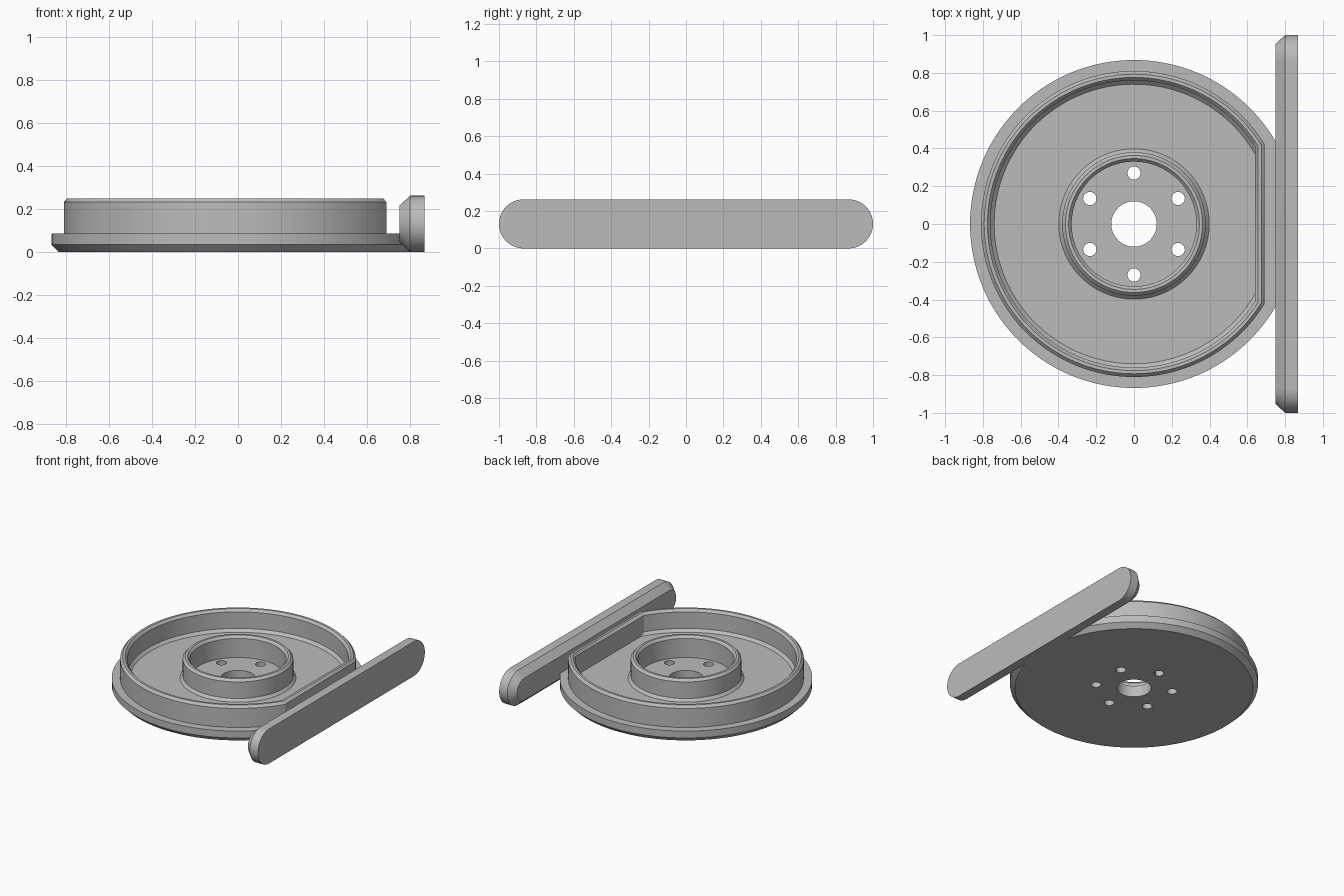
import bpy
import bmesh
from math import acos, cos, sin, pi, radians

SEGMENTS = 128
FLOOR = 0.087
RIM = 0.25

if "Cube" in bpy.data.objects:
    bpy.data.objects.remove(bpy.data.objects["Cube"], do_unlink=True)

grey = bpy.data.materials.new("plain grey")
grey.use_nodes = True
grey.diffuse_color = (0.5, 0.5, 0.5, 1)
grey.node_tree.nodes["Principled BSDF"].inputs["Base Color"].default_value = (0.5, 0.5, 0.5, 1)


def circle(r, z):
    return [(r * cos(2 * pi * i / SEGMENTS), r * sin(2 * pi * i / SEGMENTS), z)
            for i in range(SEGMENTS)]


def d_shape(r, flat, z):
    """Circle cut off by a straight side at x = flat."""
    start = acos(flat / r)
    step = 2 * (pi - start) / SEGMENTS
    return [(r * cos(start + step * i), r * sin(start + step * i), z)
            for i in range(SEGMENTS + 1)]


def stadium(r, x, half=0.869, mid=0.131, n=24):
    """Upright slot outline with round ends."""
    pts = []
    for side in (1, -1):
        for i in range(n + 1):
            a = -pi / 2 + pi * i / n
            pts.append((x, side * (half + r * cos(a)), mid + side * r * sin(a)))
    return pts


def loft(name, loops, closed=False, caps=False):
    """Skin a list of matching outlines."""
    bm = bmesh.new()
    rings = [[bm.verts.new(p) for p in loop] for loop in loops]
    pairs = list(zip(rings, rings[1:]))
    if closed:
        pairs.append((rings[-1], rings[0]))
    for a, b in pairs:
        for i in range(len(a)):
            j = (i + 1) % len(a)
            bm.faces.new((a[i], a[j], b[j], b[i]))
    if caps:
        bm.faces.new(rings[0])
        bm.faces.new(rings[-1])
    bmesh.ops.recalc_face_normals(bm, faces=bm.faces)
    mesh = bpy.data.meshes.new(name)
    bm.to_mesh(mesh)
    bm.free()
    mesh.materials.append(grey)
    obj = bpy.data.objects.new(name, mesh)
    bpy.context.collection.objects.link(obj)
    return obj


def activate(obj):
    bpy.ops.object.select_all(action="DESELECT")
    obj.select_set(True)
    bpy.context.view_layer.objects.active = obj


def cut(obj, cutter):
    mod = obj.modifiers.new("cut", "BOOLEAN")
    mod.operation = "DIFFERENCE"
    mod.solver = "EXACT"
    mod.object = cutter
    activate(obj)
    bpy.ops.object.modifier_apply(modifier=mod.name)
    bpy.data.objects.remove(cutter, do_unlink=True)


# Base plate with a centre bore and a chamfered lower edge
base = loft("base_plate", [circle(0.12, 0), circle(0.833, 0), circle(0.868, 0.035),
                           circle(0.868, FLOOR), circle(0.12, FLOOR)], closed=True)

# Six bolt holes around the bore
for k in range(6):
    a = pi / 2 + k * pi / 3
    bpy.ops.mesh.primitive_cylinder_add(vertices=32, radius=0.035, depth=0.5,
                                        location=(0.27 * cos(a), 0.27 * sin(a), 0))
    cut(base, bpy.context.object)

# Trim the plate where it runs into the side bar
bpy.ops.mesh.primitive_cube_add(size=2, location=(1.8, 0, 0))
cut(base, bpy.context.object)

# Outer wall with one straight side, chamfered rim and sloped inner foot
wall = loft("outer_wall", [
    d_shape(0.81, 0.69, FLOOR), d_shape(0.81, 0.69, RIM - 0.018),
    d_shape(0.793, 0.674, RIM), d_shape(0.776, 0.656, RIM),
    d_shape(0.76, 0.64, RIM - 0.018), d_shape(0.76, 0.64, FLOOR + 0.02),
    d_shape(0.74, 0.64, FLOOR)])

# Hub ring with sloped outer foot and chamfered rim
hub = loft("hub_ring", [
    circle(0.398, FLOOR), circle(0.38, FLOOR + 0.02), circle(0.38, RIM - 0.018),
    circle(0.363, RIM), circle(0.346, RIM), circle(0.33, RIM - 0.018),
    circle(0.33, FLOOR)])

# Side bar, chamfered on the inner face
bar = loft("side_bar", [stadium(0.084, 0.75), stadium(0.131, 0.8),
                        stadium(0.131, 0.868)], caps=True)

for obj in (base, wall, hub, bar):
    activate(obj)
    bpy.ops.object.shade_smooth_by_angle(angle=radians(25))
